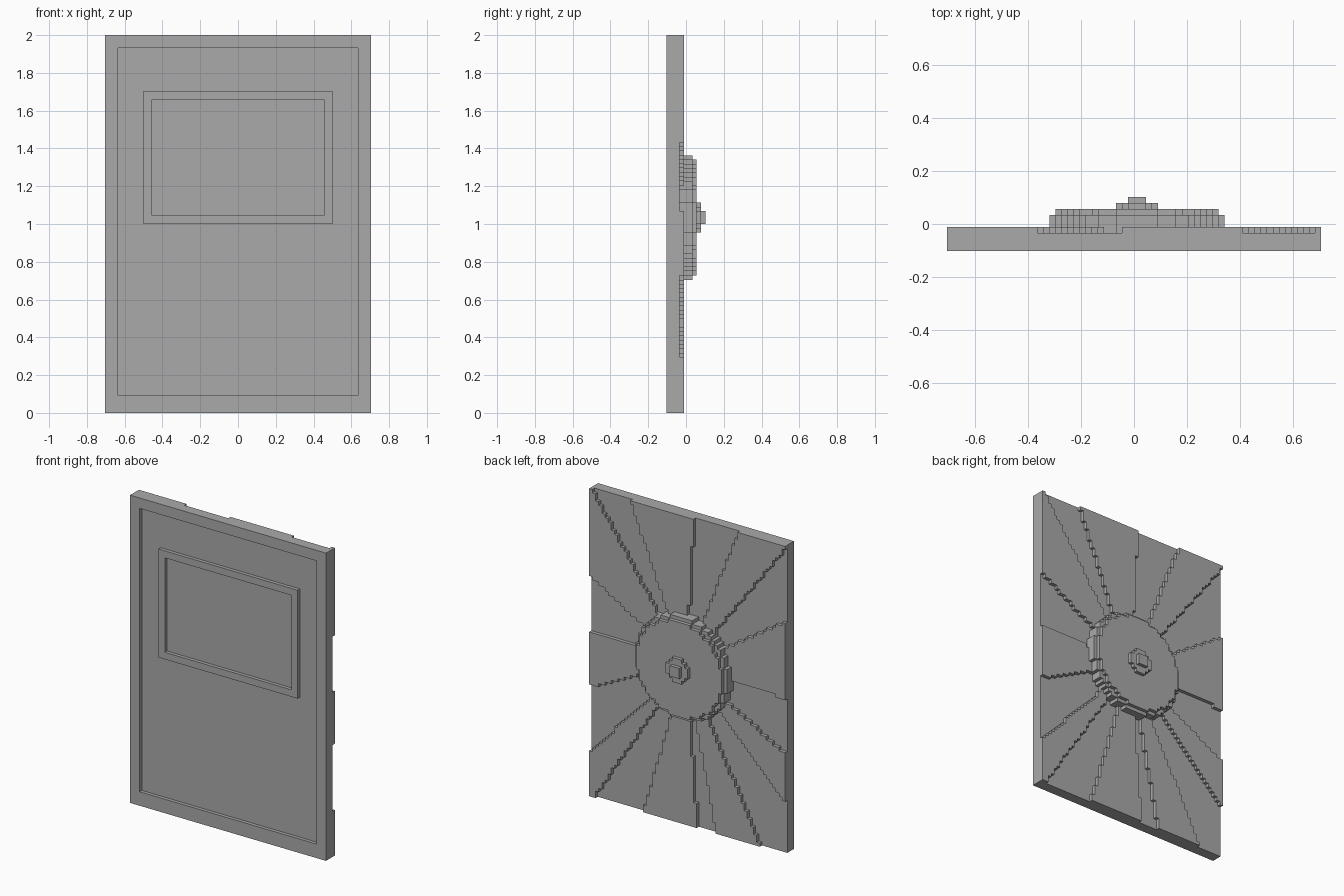
import bpy, bmesh, math

cube = bpy.data.objects.get("Cube")
if cube:
    bpy.data.objects.remove(cube, do_unlink=True)

# Everything sits on a square block grid: columns x rows x depth
COLS, ROWS, DEPTH = 62, 88, 9
UNIT = 2 / ROWS
HUB_COL, HUB_ROW = 31, 45

grey = bpy.data.materials.new("plain_grey")
grey.use_nodes = True
colour = (0.4, 0.4, 0.4, 1)
grey.diffuse_color = colour
grey.node_tree.nodes["Principled BSDF"].inputs["Base Color"].default_value = colour


def layer(name, inside, start, end):
    """Slab made of every grid cell that passes the test, between two depths."""
    bm = bmesh.new()
    corners = {}

    def corner(i, j):
        if (i, j) not in corners:
            corners[i, j] = bm.verts.new(
                ((i - COLS / 2) * UNIT, (start - DEPTH / 2) * UNIT, j * UNIT))
        return corners[i, j]

    for i in range(COLS):
        for j in range(ROWS):
            if inside(i, j):
                bm.faces.new([corner(i, j), corner(i + 1, j),
                              corner(i + 1, j + 1), corner(i, j + 1)])
    made = bmesh.ops.extrude_face_region(bm, geom=bm.faces[:], use_keep_orig=True)
    moved = [g for g in made["geom"] if isinstance(g, bmesh.types.BMVert)]
    bmesh.ops.translate(bm, verts=moved, vec=(0, (end - start) * UNIT, 0))
    bmesh.ops.recalc_face_normals(bm, faces=bm.faces[:])
    # Merge the flat cells into larger faces
    bmesh.ops.dissolve_limit(bm, angle_limit=math.radians(1),
                             verts=bm.verts[:], edges=bm.edges[:])
    mesh = bpy.data.meshes.new(name)
    bm.to_mesh(mesh)
    bm.free()
    mesh.materials.append(grey)
    obj = bpy.data.objects.new(name, mesh)
    bpy.context.collection.objects.link(obj)
    return obj


def rect(left, right, low, high):
    return lambda i, j: left <= i < right and low <= j < high


def ring(outer, inner):
    return lambda i, j: outer(i, j) and not inner(i, j)


def disc(radius):
    return lambda i, j: math.hypot(i - HUB_COL, j - HUB_ROW) <= radius


# Directions where the sunburst switches between sunken and raised
RAY_EDGES = [3.8, 30, 54.9, 67.6, 93.3, 111.4, 127, 146.7, 182,
             208.6, 225, 242.6, 258, 265.6, 286.5, 302.6, 312.6, 335]


def raised_ray(i, j):
    angle = math.degrees(math.atan2(j - HUB_ROW, i - HUB_COL)) % 360
    return sum(edge <= angle for edge in RAY_EDGES) % 2 == 0


whole = rect(0, COLS, 0, ROWS)

# Panel and front frames
layer("panel", whole, 1, 3)
layer("outer_frame", ring(whole, rect(3, COLS - 3, 4, ROWS - 3)), 0, 1)
layer("window_frame", ring(rect(9, 53, 44, 75), rect(11, 51, 46, 73)), 0, 1)

# Sunburst on the back
layer("sunburst_rays", ring(raised_ray, disc(13)), 3, 4)

# Stepped round hub
layer("hub_base", disc(14.5), 3, 6)
layer("hub_face", disc(13.5), 6, 7)
layer("hub_boss", disc(3.5), 7, 8)
layer("hub_cap", rect(30, 33, 44, 47), 8, 9)
